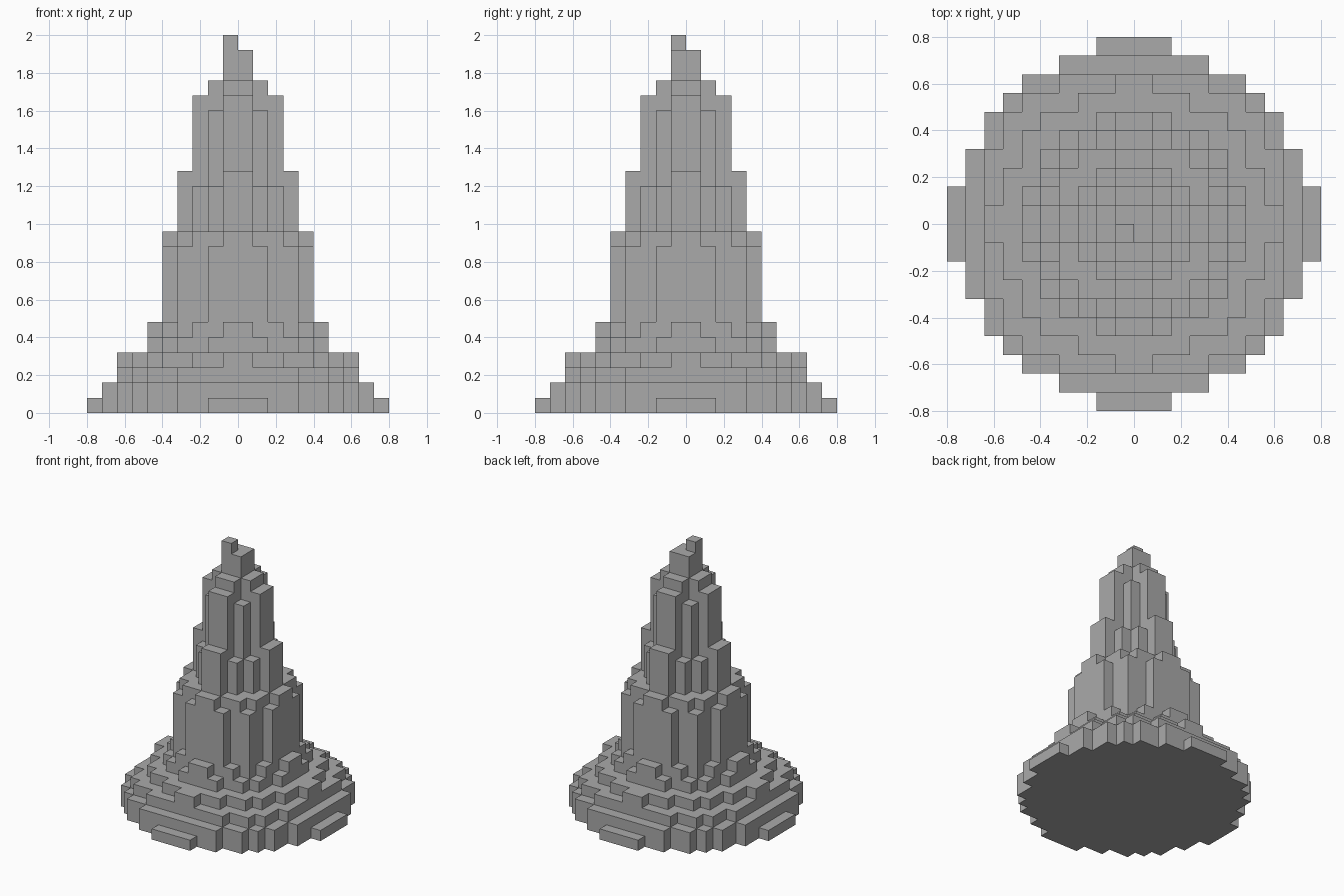
import bpy, bmesh
from mathutils import Vector

cube = bpy.data.objects.get("Cube")
if cube:
    bpy.data.objects.remove(cube, do_unlink=True)

UNIT = 0.08

# Each layer lists the half width of its rows, from the centre row outwards
base = ["10 10 9 9 8 8 7 6 4 2", "9 9 9 9 8 8 7 6 4",
        "8 8 8 8 7 7 6 4", "8 7 7 6 6 5 3 1"]
plinth = ["6 6 5 5 4 2", "6 5 5 4 3 1"]
lower = ["5 5 4 4 2"] * 5 + ["5 4 4 3 1"]
middle = ["4 3 2 1"] * 3 + ["4 2 1 1"]
upper = ["3 2 1"] * 4 + ["3 1 1", "2 1"]
spire = ["1"] * 2
parts = {"wide_base": base, "plinth": plinth, "lower_tower": lower,
         "middle_tower": middle, "upper_tower": upper, "spire": spire}

grey = bpy.data.materials.new("stone_grey")
grey.use_nodes = True
colour = (0.4, 0.4, 0.4, 1)
grey.diffuse_color = colour
grey.node_tree.nodes["Principled BSDF"].inputs["Base Color"].default_value = colour


def layer_cells(rows, z):
    """Blocks of one layer, mirrored into all four quadrants."""
    cells = set()
    for j, half in enumerate(map(int, rows.split())):
        for x in range(-half, half):
            cells.update({(x, j, z), (x, -j - 1, z)})
    return cells


def build_part(name, cells, solid):
    """Outer skin of a group of blocks."""
    bm = bmesh.new()
    for cell in cells:
        centre = Vector(cell) + Vector((0.5, 0.5, 0.5))
        for axis in range(3):
            for sign in (-1, 1):
                normal = Vector((0, 0, 0))
                normal[axis] = sign
                if tuple(int(c + n) for c, n in zip(cell, normal)) in solid:
                    continue
                u = Vector((0, 0, 0))
                u[(axis + 1) % 3] = 0.5
                v = normal.cross(u)
                mid = centre + normal / 2
                corners = (mid - u - v, mid + u - v, mid + u + v, mid - u + v)
                bm.faces.new([bm.verts.new(p * UNIT) for p in corners])
    bmesh.ops.remove_doubles(bm, verts=bm.verts, dist=UNIT / 100)
    bm.normal_update()
    # Join the wall squares into tall panels
    walls = [e for e in bm.edges if len(e.link_faces) == 2
             and all(abs(f.normal.z) < 0.5 for f in e.link_faces)]
    bmesh.ops.dissolve_limit(bm, angle_limit=0.02, verts=[], edges=walls)
    mesh = bpy.data.meshes.new(name)
    bm.to_mesh(mesh)
    bm.free()
    mesh.materials.append(grey)
    bpy.context.collection.objects.link(bpy.data.objects.new(name, mesh))


# Stack the layers
groups, z = {}, 0
for name, layers in parts.items():
    groups[name] = set()
    for rows in layers:
        groups[name] |= layer_cells(rows, z)
        z += 1

# Single off-centre block on the tip
groups["tip_block"] = {(-1, -1, z)}

solid = set().union(*groups.values())
for name, cells in groups.items():
    build_part(name, cells, solid)
